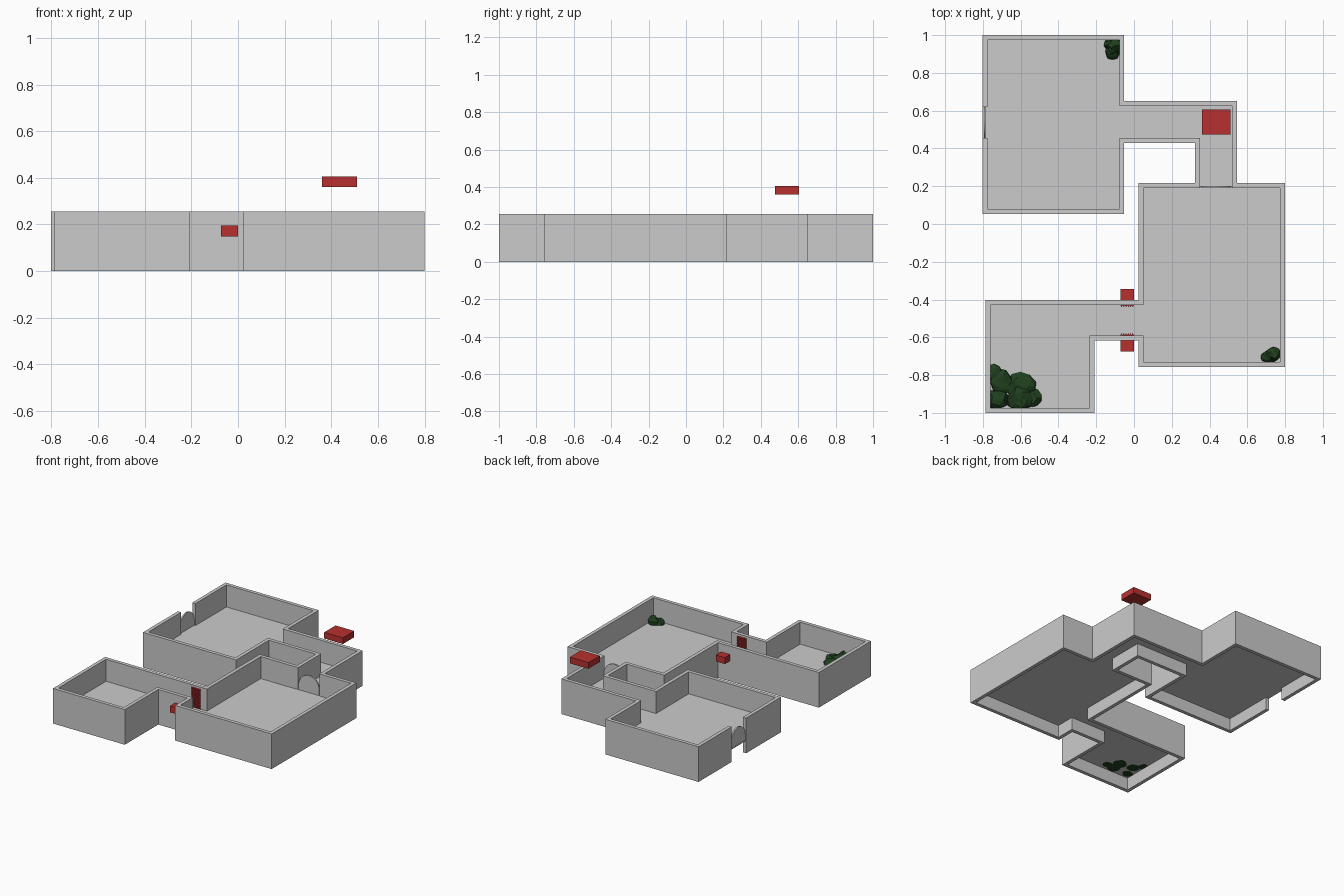
import bpy, bmesh, math, random
from mathutils import Vector

if "Cube" in bpy.data.objects:
    bpy.data.objects.remove(bpy.data.objects["Cube"])

random.seed(4)
FLOOR, TOP, THICK = 0.095, 0.255, 0.026


def material(name, rgb):
    m = bpy.data.materials.new(name)
    m.diffuse_color = (*rgb, 1)
    m.use_nodes = True
    m.node_tree.nodes["Principled BSDF"].inputs["Base Color"].default_value = m.diffuse_color
    return m


RED = material("red", (0.48, 0.03, 0.03))
GREEN = material("dark_green", (0.014, 0.05, 0.013))


def finish(bm, name, mat=None):
    bmesh.ops.recalc_face_normals(bm, faces=bm.faces[:])
    me = bpy.data.meshes.new(name)
    bm.to_mesh(me)
    bm.free()
    ob = bpy.data.objects.new(name, me)
    bpy.context.collection.objects.link(ob)
    if mat:
        me.materials.append(mat)
    return ob


def prism(bm, bottom, offset):
    """Extrude a closed profile by an offset vector."""
    face = bm.faces.new([bm.verts.new(p) for p in bottom])
    ext = bmesh.ops.extrude_face_region(bm, geom=[face])
    bmesh.ops.translate(bm, vec=Vector(offset),
                        verts=[v for v in ext["geom"] if isinstance(v, bmesh.types.BMVert)])


def box(name, x, y, z, mat=None):
    bm = bmesh.new()
    prism(bm, [(x[0], y[0], z[0]), (x[1], y[0], z[0]), (x[1], y[1], z[0]), (x[0], y[1], z[0])],
          (0, 0, z[1] - z[0]))
    return finish(bm, name, mat)


# Inner outline of the three rooms and two corridors, starting beside the west doorway
outline = [Vector(p) for p in [
    (-.775, .455), (-.775, .08), (-.078, .08), (-.078, .455), (.35, .455), (.35, .19),
    (.05, .19), (.05, -.428), (-.76, -.428), (-.76, -.974), (-.235, -.974), (-.235, -.59),
    (.05, -.59), (.05, -.73), (.774, -.73), (.774, .19), (.52, .19), (.52, .625),
    (-.078, .625), (-.078, .974), (-.775, .974), (-.775, .62)]]

# Walls: offset the outline outwards with mitred corners and extrude up
normals = []
for a, b in zip(outline, outline[1:]):
    d = (b - a).normalized()
    normals.append(Vector((d.y, -d.x)))
outer = [outline[0] + normals[0] * THICK]
outer += [p + (n0 + n1) * THICK for p, n0, n1 in zip(outline[1:], normals, normals[1:])]
outer.append(outline[-1] + normals[-1] * THICK)
bm = bmesh.new()
prism(bm, [(p.x, p.y, 0) for p in outline + outer[::-1]], (0, 0, TOP))
finish(bm, "walls")

# Raised thin floor, reaching into the west doorway
bm = bmesh.new()
sill = [outer[-1], outer[0]]
prism(bm, [(p.x, p.y, FLOOR - .004) for p in outline + sill], (0, 0, .004))
finish(bm, "floor")


# Round-topped doors
def arch_door(name, center, along, across):
    r, c = 0.082, Vector(center)
    u, n = Vector(along), Vector(across)
    pts = [(-r, 0), (r, 0)]
    pts += [(r * math.cos(t), .042 + r * math.sin(t))
            for t in [math.pi * i / 16 for i in range(17)]]
    bm = bmesh.new()
    prism(bm, [c + u * s + Vector((0, 0, h)) - n * .005 for s, h in pts], n * .01)
    finish(bm, name)


arch_door("west_door", (-.79, .5375, FLOOR), (0, 1, 0), (1, 0, 0))
arch_door("hall_door", (.435, .197, FLOOR), (1, 0, 0), (0, 1, 0))

# Hanging crusher block above the corridor corner
box("crusher_block", (.36, .51), (.475, .605), (.36, .405), RED)

# Spiked wall traps facing each other, each with a housing outside the wall
for name, wall, s, out in (("north", -.428, -1, -.343), ("south", -.59, 1, -.675)):
    back = wall - s * THICK
    box(name + "_trap_housing", (-.072, 0), sorted((back, out)), (.148, .195), RED)
    box(name + "_spike_plate", (-.072, 0), sorted((wall - s * .004, wall + s * .003)),
        (FLOOR, .24), RED)
    bm = bmesh.new()
    for i in range(6):
        for k in range(12):
            x, z, w = -.066 + i * .012, FLOOR + .007 + k * .012, .005
            y = wall + s * .003
            base = [bm.verts.new((x + dx * w, y, z + dz * w))
                    for dx, dz in ((-1, -1), (1, -1), (1, 1), (-1, 1))]
            tip = bm.verts.new((x, y + s * .01, z))
            for j in range(4):
                bm.faces.new((base[j], base[(j + 1) % 4], tip))
    finish(bm, name + "_spikes", RED)


# Ragged low shrubs squeezed into room corners
def shrub(name, lumps, xlim, ylim):
    bm = bmesh.new()
    for x, y, r, h in lumps:
        ball = bmesh.ops.create_icosphere(bm, subdivisions=2, radius=1)
        for v in ball["verts"]:
            k = random.uniform(.8, 1.15)
            v.co = (min(max(x + v.co.x * r * k, xlim[0]), xlim[1]),
                    min(max(y + v.co.y * r * k, ylim[0]), ylim[1]),
                    FLOOR + (v.co.z * h * k if v.co.z > 0 else v.co.z * .006))
    finish(bm, name, GREEN)


shrub("large_shrub", [(-.725, -.93, .06, .055), (-.6, -.93, .075, .05), (-.7, -.84, .07, .03),
                      (-.6, -.86, .075, .03), (-.54, -.92, .05, .025), (-.74, -.79, .05, .02)],
      (-.76, -.49), (-.974, -.73))
shrub("east_shrub", [(.74, -.69, .042, .05), (.705, -.705, .035, .035)], (.67, .774), (-.73, -.645))
shrub("north_shrub", [(-.1, .945, .045, .05), (-.115, .91, .038, .035), (-.13, .955, .03, .03)],
      (-.16, -.078), (.87, .974))
